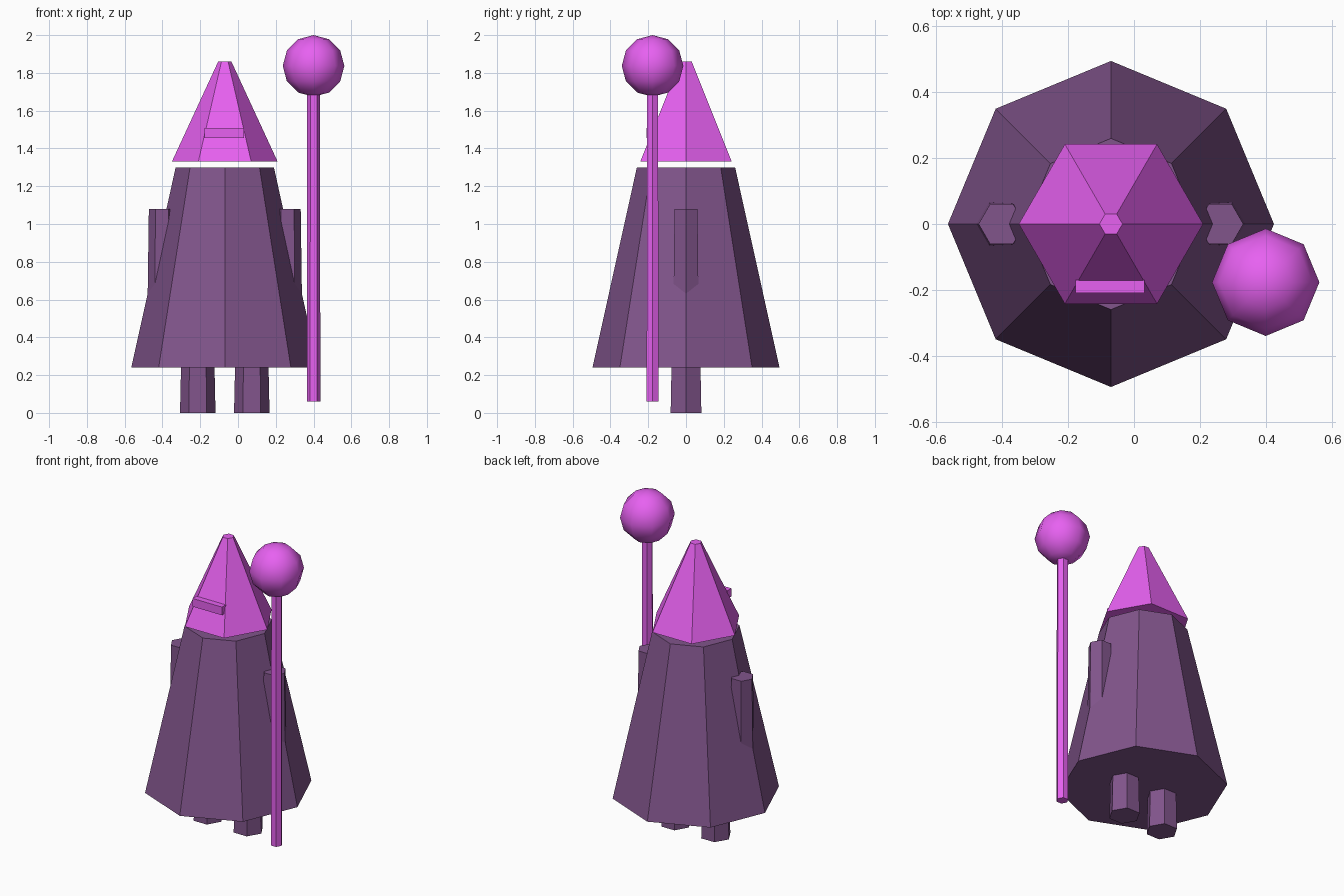
import bpy
import math

if "Cube" in bpy.data.objects:
    bpy.data.objects.remove(bpy.data.objects["Cube"])


def material(name, color):
    m = bpy.data.materials.new(name)
    m.diffuse_color = (*color, 1)
    m.use_nodes = True
    m.node_tree.nodes["Principled BSDF"].inputs["Base Color"].default_value = m.diffuse_color
    return m


CLOTH = material("dark_purple", (0.22, 0.09, 0.26))
GLOW = material("bright_magenta", (0.80, 0.12, 0.88))
CX = -0.07  # body axis; the staff beside it makes the whole model centred


def finish(name, mat):
    obj = bpy.context.object
    obj.name = name
    obj.data.materials.append(mat)
    return obj


def tapered(name, sides, x, y, z0, z1, r0, r1, mat):
    """Flat-shaded tapered prism with corners on the x axis."""
    bpy.ops.mesh.primitive_cone_add(
        vertices=sides, radius1=r0, radius2=r1, depth=z1 - z0,
        location=(x, y, (z0 + z1) / 2), rotation=(0, 0, math.pi / 2))
    return finish(name, mat)


# Robe and hood
tapered("robe", 8, CX, 0, 0.24, 1.30, 0.495, 0.26, CLOTH)
tapered("hood", 6, CX, 0, 1.33, 1.86, 0.28, 0.035, GLOW)

# Visor bar on the front of the hood
bpy.ops.mesh.primitive_cube_add(size=1, location=(CX - 0.003, -0.19, 1.482))
visor = finish("visor", GLOW)
visor.scale = (0.21, 0.04, 0.053)

# Arms and legs, mirrored about the body axis
for side, s in (("left", -1), ("right", 1)):
    tapered(side + "_arm", 6, CX + s * 0.332, 0, 0.50, 1.08, 0.078, 0.07, CLOTH)
    tapered(side + "_leg", 6, CX + s * 0.143, 0, 0, 0.27, 0.094, 0.088, CLOTH)

# Staff with a smooth orb on top
tapered("staff", 6, 0.40, -0.177, 0.06, 1.75, 0.036, 0.034, GLOW)
bpy.ops.mesh.primitive_uv_sphere_add(segments=8, ring_count=6, radius=0.163,
                                     location=(0.40, -0.177, 1.837))
finish("staff_orb", GLOW)
bpy.ops.object.shade_smooth()
